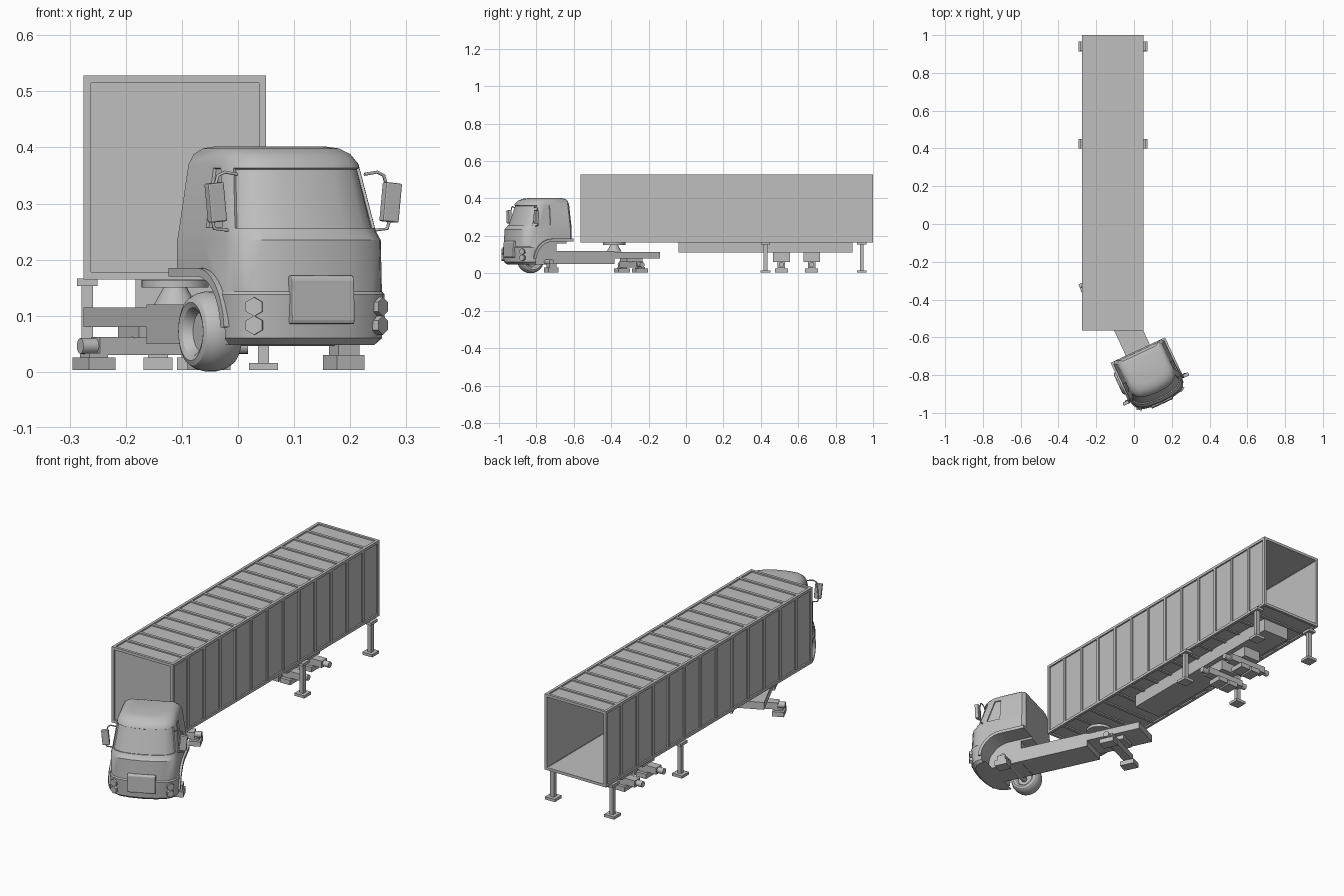
import bpy, bmesh, math
from mathutils import Matrix, Vector

cube = bpy.data.objects.get("Cube")
if cube:
    bpy.data.objects.remove(cube, do_unlink=True)

grey = bpy.data.materials.new("plain_grey")
grey.use_nodes = True
grey.diffuse_color = (0.52, 0.52, 0.52, 1)
grey.node_tree.nodes["Principled BSDF"].inputs["Base Color"].default_value = (0.52, 0.52, 0.52, 1)

# Trailer frame runs straight; the tractor is turned about the coupling
TRAILER = Matrix.Translation((-0.1125, 0, 0))
TRACTOR = Matrix.Translation((-0.112, -0.384, 0)) @ Matrix.Rotation(math.radians(25), 4, 'Z')


def finish(name, bm, frame, smooth=False):
    bmesh.ops.recalc_face_normals(bm, faces=bm.faces)
    mesh = bpy.data.meshes.new(name)
    bm.to_mesh(mesh)
    bm.free()
    mesh.materials.append(grey)
    ob = bpy.data.objects.new(name, mesh)
    bpy.context.collection.objects.link(ob)
    ob.matrix_world = frame
    if smooth:
        smooth_object(ob)
    return ob


def activate(ob):
    bpy.ops.object.select_all(action='DESELECT')
    ob.select_set(True)
    bpy.context.view_layer.objects.active = ob


def smooth_object(ob):
    activate(ob)
    bpy.ops.object.shade_smooth_by_angle(angle=math.radians(32))


def add_box(bm, x, y, z):
    centre = [(a + b) / 2 for a, b in (x, y, z)]
    size = [abs(b - a) for a, b in (x, y, z)]
    bmesh.ops.create_cube(bm, size=1, matrix=Matrix.Translation(centre) @ Matrix.Diagonal((*size, 1)))


def box(name, frame, x, y, z):
    bm = bmesh.new()
    add_box(bm, x, y, z)
    return finish(name, bm, frame)


def cylinder(name, frame, centre, r, length, axis='X', sides=24, turn=0, r2=None):
    bm = bmesh.new()
    rot = Matrix.Rotation(math.radians(turn), 4, 'Z')
    if axis != 'Z':
        rot = rot @ Matrix.Rotation(math.pi / 2, 4, 'Y' if axis == 'X' else 'X')
    bmesh.ops.create_cone(bm, cap_ends=True, segments=sides, radius1=r, radius2=r if r2 is None else r2,
                          depth=length, matrix=Matrix.Translation(centre) @ rot)
    return finish(name, bm, frame, sides > 8)


def prism(name, frame, profile, x0, x1, smooth=False):
    """Extrude a (y, z) profile across x."""
    bm = bmesh.new()
    face = bm.faces.new([bm.verts.new((x0, y, z)) for y, z in profile])
    new = bmesh.ops.extrude_face_region(bm, geom=[face])["geom"]
    bmesh.ops.translate(bm, vec=(x1 - x0, 0, 0), verts=[v for v in new if isinstance(v, bmesh.types.BMVert)])
    return finish(name, bm, frame, smooth)


def cut(ob, cutter):
    mod = ob.modifiers.new("cut", 'BOOLEAN')
    mod.operation = 'DIFFERENCE'
    mod.solver = 'EXACT'
    mod.object = cutter
    activate(ob)
    bpy.ops.object.modifier_apply(modifier=mod.name)
    bpy.data.objects.remove(cutter, do_unlink=True)


# ---- Trailer container: thin panels inside an edge frame, open at the back
W, Y0, Y1, Z0, Z1 = 0.1625, -0.565, 1.0, 0.165, 0.528
B, R, T = 0.013, 0.007, 0.004
bm = bmesh.new()
for s in (-1, 1):
    add_box(bm, (s * (W - R), s * (W - R - T)), (Y0 + R, Y1), (Z0 + R, Z1 - R))
add_box(bm, (R - W, W - R), (Y0 + R, Y1), (Z1 - R - T, Z1 - R))
add_box(bm, (R - W, W - R), (Y0 + R, Y1), (Z0 + R, Z0 + R + T))
add_box(bm, (R - W, W - R), (Y0 + R, Y0 + R + T), (Z0 + R, Z1 - R))
finish("container_panels", bm, TRAILER)

bm = bmesh.new()
for s in (-1, 1):
    xs = (s * W, s * (W - B))
    for z in ((Z0, Z0 + B), (Z1 - B, Z1)):
        add_box(bm, xs, (Y0, Y1), z)
    for y in ((Y0, Y0 + B), (Y1 - B, Y1)):
        add_box(bm, xs, y, (Z0 + B, Z1 - B))
for y in ((Y0, Y0 + B), (Y1 - B, Y1)):
    for z in ((Z0, Z0 + B), (Z1 - B, Z1)):
        add_box(bm, (B - W, W - B), y, z)
finish("container_edge_frame", bm, TRAILER)


def ribs(name, count, boxes):
    bm = bmesh.new()
    for i in range(1, count):
        y = Y0 + (Y1 - Y0) * i / count
        for x, z in boxes:
            add_box(bm, x, (y - 0.007, y + 0.007), z)
    finish(name, bm, TRAILER)


ribs("side_ribs", 13, [((s * (W - 0.001), s * (W - R)), (Z0 + B, Z1 - B)) for s in (-1, 1)])
ribs("roof_and_floor_ribs", 16, [((B - W, W - B), (Z1 - R, Z1 - 0.001)),
                                 ((B - W, W - B), (Z0 + 0.001, Z0 + R))])

# ---- Trailer underside: central beam, axles and support legs
box("trailer_beam", TRAILER, (-0.07, 0.07), (-0.04, 0.89), (0.11, 0.172))


def axle(name, frame, y, top, half, foot_x):
    """Suspension block, cross beam, round hub ends and square feet."""
    box(name + "_pylon", frame, (-0.045, 0.045), (y - 0.045, y + 0.045), (0.06, top))
    box(name + "_beam", frame, (-half + 0.03, half - 0.03), (y - 0.02, y + 0.02), (0.03, 0.062))
    for s in (-1, 1):
        cylinder(name + "_hub", frame, (s * (half - 0.025), y, 0.046), 0.014, 0.05, sides=16)
        box(name + "_foot", frame, (s * foot_x - 0.026, s * foot_x + 0.026), (y - 0.035, y + 0.035), (0.003, 0.026))
        box(name + "_foot_stem", frame, (s * foot_x - 0.018, s * foot_x + 0.018), (y - 0.02, y + 0.02), (0.026, 0.034))


for i, y in enumerate((0.51, 0.672)):
    axle(f"trailer_axle_{i + 1}", TRAILER, y, 0.112, 0.13, 0.03)

for y in (0.425, 0.94):
    for x in (-0.156, 0.158):
        bm = bmesh.new()
        add_box(bm, (x - 0.0185, x + 0.0185), (y - 0.025, y + 0.025), (0.153, 0.166))
        add_box(bm, (x - 0.01, x + 0.01), (y - 0.01, y + 0.01), (0.014, 0.155))
        add_box(bm, (x - 0.026, x + 0.026), (y - 0.026, y + 0.026), (0.003, 0.016))
        finish("support_leg", bm, TRAILER)

# ---- Tractor chassis and coupling
box("chassis_front", TRACTOR, (-0.07, 0.07), (-0.57, -0.03), (0.05, 0.12))
box("chassis_rear", TRACTOR, (-0.07, 0.07), (-0.03, 0.237), (0.08, 0.115))
axle("drive_axle", TRACTOR, 0.1, 0.085, 0.14, 0.113)
cylinder("coupling_pedestal", TRACTOR, (0, 0, 0.134), 0.04, 0.036, 'Z', 16, r2=0.02)
cylinder("coupling_plate", TRACTOR, (0, 0, 0.157), 0.06, 0.014, 'Z', 24)

# ---- Cab: stacked outlines, windows sunk into the faces
BACK = -0.313
front_curve = [(0, 0), (0.4, 0.004), (0.7, 0.014), (0.88, 0.032), (0.97, 0.055), (1, 0.08)]
levels = [(0.048, 0.142, -0.60, 0), (0.06, 0.15, -0.615, 0), (0.138, 0.152, -0.622, 0),
          (0.143, 0.149, -0.617, 0), (0.235, 0.149, -0.612, 0), (0.25, 0.146, -0.598, 0),
          (0.37, 0.13, -0.558, 0.007), (0.388, 0.122, -0.54, 0.012), (0.398, 0.108, -0.52, 0.02),
          (0.402, 0.09, -0.49, 0.035)]
bm = bmesh.new()
rings = []
for z, w, front, lean in levels:
    half = [(w * a, front + b) for a, b in front_curve]
    half += [(w, -0.435), (w, BACK - lean - 0.015), (w - 0.015, BACK - lean)]
    outline = half + [(-x, y) for x, y in reversed(half[1:])]
    rings.append([bm.verts.new((x, y, z)) for x, y in outline])
n = len(rings[0])
glass = {"front": [], "left": [], "right": []}
for k in range(len(rings) - 1):
    for i in range(n):
        j = (i + 1) % n
        f = bm.faces.new((rings[k][i], rings[k][j], rings[k + 1][j], rings[k + 1][i]))
        if abs(levels[k][0] - 0.25) < 0.001:
            if i < 4 or i >= n - 4:
                glass["front"].append(f)
            elif i == 5:
                glass["left"].append(f)
            elif i == n - 6:
                glass["right"].append(f)
bm.faces.new(rings[0])
bm.faces.new(rings[-1])
bmesh.ops.recalc_face_normals(bm, faces=bm.faces)
for faces in glass.values():
    bmesh.ops.inset_region(bm, faces=faces, thickness=0.007, depth=0, use_even_offset=True)
    bmesh.ops.inset_region(bm, faces=faces, thickness=0.001, depth=-0.005, use_even_offset=True)
cab = finish("cab", bm, TRACTOR)

# Wheel arches and their fenders
AX, AZ = -0.432, 0.07


def arch(r, start, back, steps=14):
    pts = [(AX - r * math.cos(a), AZ + r * math.sin(a))
           for a in (math.radians(start + (90 - start) * i / steps) for i in range(steps + 1))]
    return pts + [(back, AZ + r)]


for s in (-1, 1):
    cutter = prism("arch_cutter", TRACTOR, arch(0.1, -12, -0.28) + [(-0.28, 0.03)], s * 0.066, s * 0.25)
    cut(cab, cutter)
    prism("fender", TRACTOR, arch(0.115, 5, BACK) + arch(0.1, 5, BACK)[::-1], s * 0.09, s * 0.159, True)
# Rear of the cab ends above the chassis
cut(cab, box("rear_cutter", TRACTOR, (-0.067, 0.067), (-0.37, -0.28), (0.0, 0.16)))
smooth_object(cab)

# ---- Front wheel on the right, bare hub on the left
bm = bmesh.new()
section = [(math.cos(a), math.sin(a)) for a in (2 * math.pi * i / 14 for i in range(14))]
loop = [bm.verts.new((0.039 * c, 0, 0.052 + 0.02 * q)) for c, q in section]
edges = [bm.edges.new((loop[i], loop[(i + 1) % 14])) for i in range(14)]
bmesh.ops.spin(bm, geom=edges, cent=(0, 0, 0), axis=(1, 0, 0), angle=2 * math.pi, steps=36)
bmesh.ops.remove_doubles(bm, verts=bm.verts, dist=0.0005)
finish("front_right_tyre", bm, TRACTOR @ Matrix.Translation((-0.132, AX, 0.072)), True)
cylinder("front_right_rim", TRACTOR, (-0.132, AX, 0.072), 0.038, 0.036)
cylinder("front_axle", TRACTOR, (0.015, AX, 0.06), 0.014, 0.24, sides=16)
box("front_left_foot", TRACTOR, (0.103, 0.157), (AX - 0.03, AX + 0.03), (0.003, 0.03))
box("front_left_hub", TRACTOR, (0.11, 0.152), (AX - 0.02, AX + 0.02), (0.03, 0.056))

# ---- Nose details: grille plate, lamps, sill under the windscreen
grille = prism("grille_plate", TRACTOR, [(-0.624, 0.085), (-0.626, 0.092), (-0.624, 0.165), (-0.618, 0.172),
                                         (-0.59, 0.172), (-0.59, 0.085)], -0.062, 0.062)
mod = grille.modifiers.new("rounded_edges", 'BEVEL')
mod.width, mod.segments = 0.003, 2
for s in (-1, 1):
    for z in (0.083, 0.116):
        cylinder("head_lamp", TRACTOR, (s * 0.122, -0.596, z), 0.017, 0.02, 'Y', 6, s * 30)

# ---- Mirrors on bent tubes
for s in (-1, 1):
    mirror = box("mirror", TRACTOR @ Matrix.Translation((s * 0.172, -0.54, 0.302)) @ Matrix.Rotation(s * 0.1, 4, 'Y'),
                 (-0.016, 0.016), (-0.009, 0.009), (-0.035, 0.035))
    mod = mirror.modifiers.new("rounded_edges", 'BEVEL')
    mod.width, mod.segments = 0.003, 2
    curve = bpy.data.curves.new("mirror_bracket", 'CURVE')
    curve.dimensions = '3D'
    curve.bevel_depth, curve.bevel_resolution = 0.003, 1
    spline = curve.splines.new('POLY')
    path = [(0.125, 0.352), (0.15, 0.356), (0.163, 0.35), (0.169, 0.33), (0.174, 0.27), (0.17, 0.255), (0.14, 0.252)]
    spline.points.add(len(path) - 1)
    for p, (x, z) in zip(spline.points, path):
        p.co = (s * x, -0.53, z, 1)
    curve.materials.append(grey)
    bracket = bpy.data.objects.new("mirror_bracket", curve)
    bpy.context.collection.objects.link(bracket)
    bracket.matrix_world = TRACTOR
